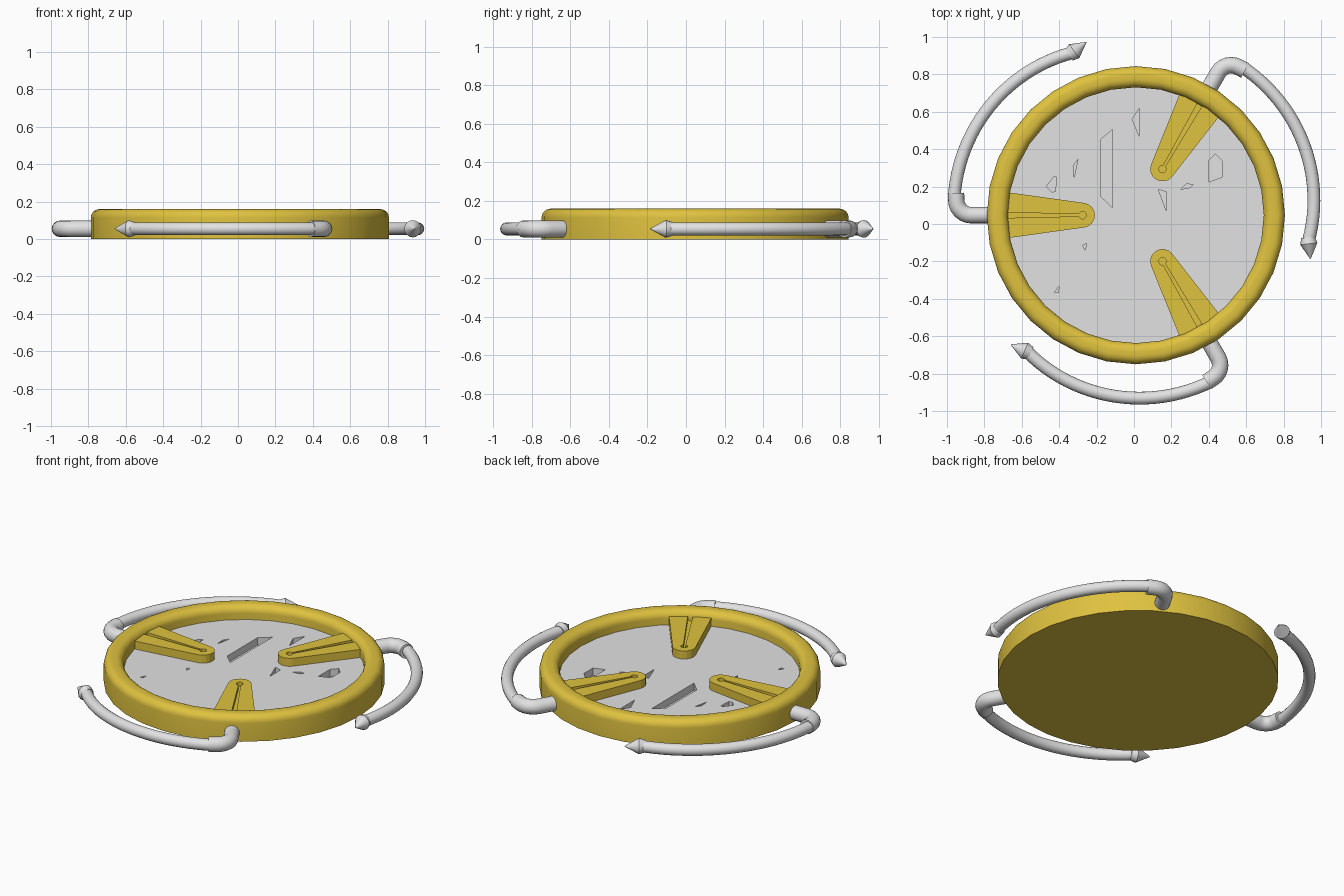
import bpy
import bmesh
from math import sin, cos, pi, radians
from mathutils import Vector, Matrix

default_cube = bpy.data.objects.get("Cube")
if default_cube:
    bpy.data.objects.remove(default_cube)

CENTRE = Vector((0.01, 0.047, 0))
FLOOR_Z = 0.075
HOOK_Z = 0.055


def make_material(name, colour):
    mat = bpy.data.materials.new(name)
    mat.use_nodes = True
    mat.diffuse_color = colour
    mat.node_tree.nodes["Principled BSDF"].inputs["Base Color"].default_value = colour
    return mat


gold = make_material("gold", (0.74, 0.54, 0.05, 1))
grey = make_material("light_grey", (0.76, 0.76, 0.76, 1))


def finish(bm, name, mat, smooth=None):
    """Turn a bmesh into an object, optionally smooth shaded."""
    bmesh.ops.recalc_face_normals(bm, faces=bm.faces)
    mesh = bpy.data.meshes.new(name)
    bm.to_mesh(mesh)
    bm.free()
    obj = bpy.data.objects.new(name, mesh)
    bpy.context.collection.objects.link(obj)
    mesh.materials.append(mat)
    if smooth:
        bpy.ops.object.select_all(action='DESELECT')
        obj.select_set(True)
        bpy.context.view_layer.objects.active = obj
        bpy.ops.object.shade_smooth_by_angle(angle=radians(smooth))
    return obj


def add_prism(bm, outline, low, high):
    """Extrude a flat outline between two heights."""
    face = bm.faces.new([bm.verts.new((p[0], p[1], low)) for p in outline])
    new = bmesh.ops.extrude_face_region(bm, geom=[face])["geom"]
    verts = [v for v in new if isinstance(v, bmesh.types.BMVert)]
    bmesh.ops.translate(bm, verts=verts, vec=(0, 0, high - low))


def add_loft(bm, rings, closed=False):
    """Skin a row of vertex rings; cap the ends unless closed."""
    rings = [[bm.verts.new(p) for p in ring] for ring in rings]
    n = len(rings[0])
    pairs = list(zip(rings, rings[1:]))
    if closed:
        pairs.append((rings[-1], rings[0]))
    for a, b in pairs:
        for i in range(n):
            j = (i + 1) % n
            bm.faces.new((a[i], a[j], b[j], b[i]))
    if not closed:
        bm.faces.new(rings[0])
        bm.faces.new(rings[-1])


def tube(name, path, radii, turn, sides=16):
    """Sweep a circle along a path that lies level at hook height."""
    points = [Vector((x, y, HOOK_Z)) for x, y in path]
    rings = []
    for i, p in enumerate(points):
        tangent = points[min(i + 1, len(points) - 1)] - points[max(i - 1, 0)]
        side = Vector((-tangent.y, tangent.x, 0)).normalized()
        angles = [2 * pi * k / sides for k in range(sides)]
        rings.append([turn @ (p + side * cos(a) * radii[i] + Vector((0, 0, sin(a) * radii[i])))
                      for a in angles])
    bm = bmesh.new()
    add_loft(bm, rings)
    return finish(bm, name, grey, 40)


def carve(obj, cutter):
    mod = obj.modifiers.new("carve", 'BOOLEAN')
    mod.operation = 'DIFFERENCE'
    mod.solver = 'EXACT'
    mod.object = cutter
    bpy.context.view_layer.update()
    mesh = bpy.data.meshes.new_from_object(
        obj.evaluated_get(bpy.context.evaluated_depsgraph_get()))
    obj.modifiers.clear()
    obj.data = mesh
    bpy.data.objects.remove(cutter)


def circle(x, r, start, end, steps):
    span = [start + (end - start) * i / steps for i in range(steps + 1)]
    return [(x + r * cos(radians(a)), r * sin(radians(a))) for a in span]


# Outer rim with a rounded top
outer, inner, top, fillet = 0.797, 0.684, 0.16, 0.046
profile = [(outer, 0)]
profile += [(outer - fillet + x, top - fillet + z) for x, z in circle(0, fillet, 0, 90, 6)]
profile += [(inner + fillet + x, top - fillet + z) for x, z in circle(0, fillet, 90, 180, 6)]
profile += [(inner, 0)]
bm = bmesh.new()
spokes = [2 * pi * i / 32 for i in range(32)]
add_loft(bm, [[CENTRE + Vector((r * cos(a), r * sin(a), z)) for r, z in profile]
              for a in spokes], closed=True)
finish(bm, "rim", gold, 40)

# Underside plate
bm = bmesh.new()
add_prism(bm, [CENTRE + Vector((cos(a), sin(a), 0)) * (inner + 0.01) for a in spokes], 0, 0.015)
finish(bm, "base_plate", gold)

# Inner floor with chipped pits
bm = bmesh.new()
add_prism(bm, [CENTRE + Vector((cos(a), sin(a), 0)) * (inner + 0.005) for a in spokes],
          0.01, FLOOR_Z)
floor = finish(bm, "floor", grey)
chips = [
    [(-.18, .45), (-.115, .505), (-.115, .087), (-.18, .15)],
    [(-.01, .56), (.03, .62), (.03, .465)],
    [(-.3, .345), (-.32, .25), (-.325, .31)],
    [(-.47, .2), (-.43, .25), (-.415, .25), (-.42, .175), (-.44, .17)],
    [(-.275, -.115), (-.255, -.105), (-.26, -.14)],
    [(-.425, -.365), (-.4, -.33), (-.405, -.365)],
    [(.13, .185), (.175, .17), (.175, .065)],
    [(.25, .185), (.28, .215), (.315, .21), (.3, .195)],
    [(.4, .34), (.435, .375), (.47, .34), (.47, .25), (.4, .225)],
]
bm = bmesh.new()
for chip in chips:
    add_prism(bm, chip, 0.03, 0.2)
carve(floor, finish(bm, "chip_cutter", grey))

# Three clamps, each with a swept hook outside the rim
for label, angle in (("right", 180), ("back", 60), ("front", -60)):
    turn = Matrix.Translation(CENTRE) @ Matrix.Rotation(radians(angle), 4, 'Z')

    def place(points):
        return [turn @ Vector((x, y, 0)) for x, y in points]

    # Tapered clamp with a keyhole groove
    bm = bmesh.new()
    outline = [(0.69, 0.123)] + circle(0.285, 0.066, 100, 260, 8) + [(0.69, -0.123)]
    add_prism(bm, place(outline), 0.06, 0.125)
    clamp = finish(bm, label + "_clamp", gold)
    bm = bmesh.new()
    keyhole = [(0.71, 0.015)] + circle(0.285, 0.02, 20, 340, 12) + [(0.71, -0.015)]
    keyhole[1:1] = [(0.305, 0.006)]
    keyhole[-1:-1] = [(0.305, -0.006)]
    add_prism(bm, place(keyhole), 0.1, 0.2)
    carve(clamp, finish(bm, label + "_groove_cutter", gold))

    # Elbow leaving the rim
    elbow = [(0.76, 0), (0.88, 0)]
    elbow += [(0.88 + 0.08 * sin(t), 0.08 * cos(t) - 0.08)
              for t in (radians(15 * k) for k in range(1, 7))]
    elbow += [(0.962, -0.118)]
    tube(label + "_elbow", elbow, [0.044] * len(elbow), turn)

    # Long curved arm
    arm = []
    for i in range(25):
        a = 5.5 + 63 * i / 24
        r = 0.98 - 0.00002 * (a - 20) ** 2
        arm.append((r * cos(radians(a)), -r * sin(radians(a))))
    tube(label + "_arm", arm, [0.034] * len(arm), turn)

    # Flared pointed tip
    end = Vector(arm[-1])
    point = Vector((0.962 * cos(radians(74)), -0.962 * sin(radians(74))))
    step = (point - end).normalized()
    tip = [end - step * 0.02, end + step * 0.015, point]
    tube(label + "_tip", tip, [0.036, 0.046, 0.002], turn)
